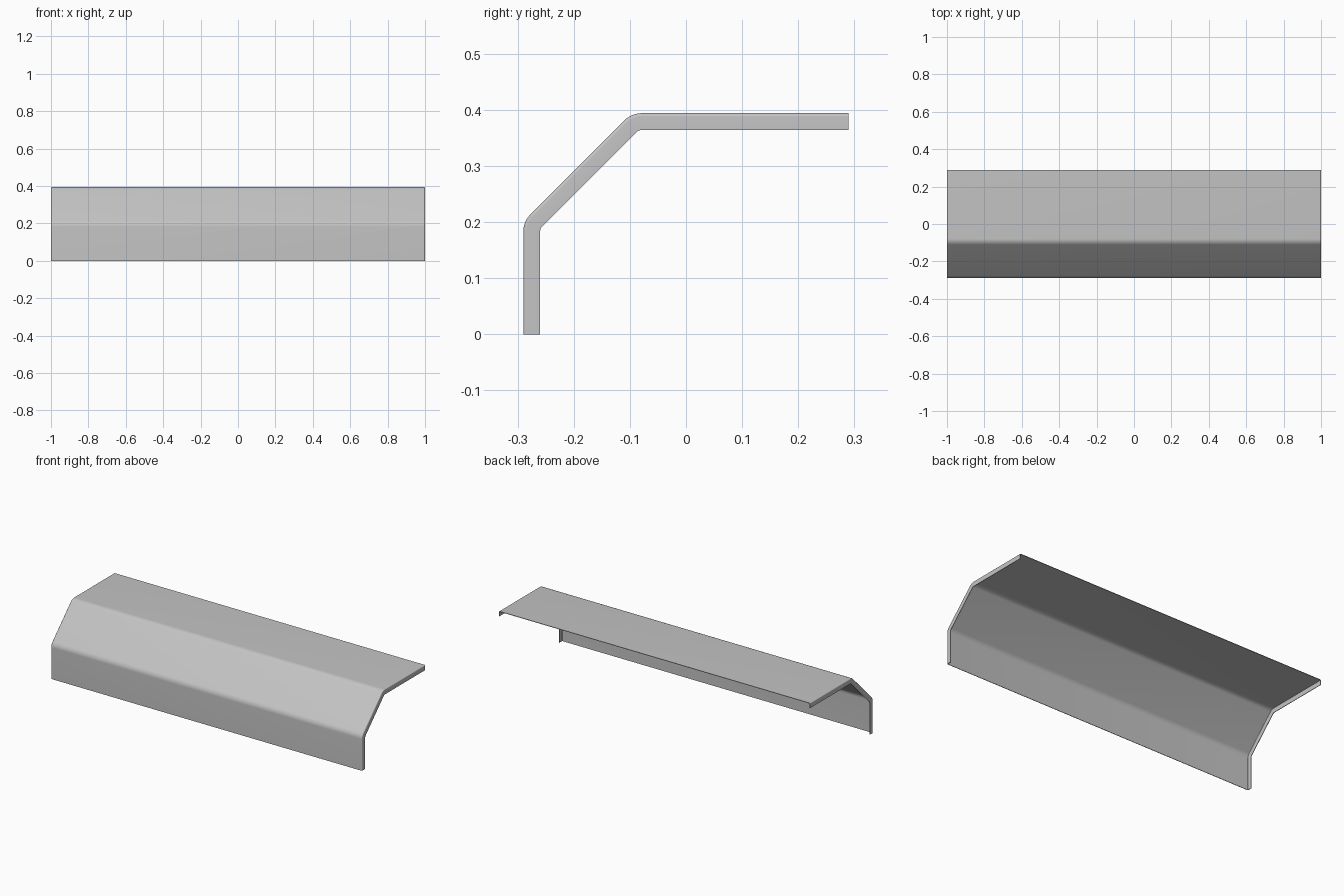
import bpy
import bmesh
import math
from mathutils import Vector

cube = bpy.data.objects.get("Cube")
if cube:
    bpy.data.objects.remove(cube, do_unlink=True)

HALF = 1.0        # half length of the panel
DEPTH = 0.03      # depth of the folded end flanges
SHEET = 0.003     # sheet thickness
FOLD_R = 0.006    # radius of the flange folds
BEND_R = 0.045    # outer radius of the two long bends
STEPS = 8

metal = bpy.data.materials.new("grey metal")
metal.diffuse_color = (0.55, 0.55, 0.55, 1)
metal.use_nodes = True
metal.node_tree.nodes["Principled BSDF"].inputs["Base Color"].default_value = (0.55, 0.55, 0.55, 1)


def bend(corner, a0, a1):
    """Stations (point, outward normal) round a bend; angles are those of the normals."""
    mid = (a0 + a1) / 2
    reach = BEND_R / math.cos((a1 - a0) / 2)
    centre = Vector(corner) - reach * Vector((math.cos(mid), math.sin(mid)))
    out = []
    for k in range(STEPS + 1):
        a = a0 + (a1 - a0) * k / STEPS
        n = Vector((math.cos(a), math.sin(a)))
        out.append((centre + BEND_R * n, n))
    return out


# Side path in (y, z): front wall, 45 degree slope, flat top
path = [(Vector((-0.29, 0)), Vector((-1, 0)))]
path += bend((-0.29, 0.201), math.pi, math.pi * 0.75)
path += bend((-0.097, 0.394), math.pi * 0.75, math.pi * 0.5)
path += [(Vector((0.29, 0.394)), Vector((0, 1)))]

# Cross-section in (x, inward depth): a shallow channel with rounded folds
half = [(-HALF, DEPTH)]
for k in range(STEPS + 1):
    a = math.pi / 2 * k / STEPS
    half.append((-HALF + FOLD_R * (1 - math.cos(a)), FOLD_R * (1 - math.sin(a))))
section = half + [(-x, d) for x, d in reversed(half)]

# Sweep the channel along the path
bm = bmesh.new()
rows = []
for p, n in path:
    row = []
    for x, d in section:
        q = p - n * d
        row.append(bm.verts.new((x, q.x, q.y)))
    rows.append(row)
for low, high in zip(rows, rows[1:]):
    for j in range(len(section) - 1):
        bm.faces.new((low[j], low[j + 1], high[j + 1], high[j]))
mesh = bpy.data.meshes.new("bent_panel")
bm.to_mesh(mesh)
bm.free()
mesh.materials.append(metal)
panel = bpy.data.objects.new("bent_panel", mesh)
bpy.context.collection.objects.link(panel)

# Give the sheet its thickness, then shade the bends smooth
bpy.ops.object.select_all(action='DESELECT')
panel.select_set(True)
bpy.context.view_layer.objects.active = panel
solid = panel.modifiers.new("thickness", 'SOLIDIFY')
solid.thickness = SHEET
solid.offset = -1
bpy.ops.object.modifier_apply(modifier=solid.name)
bpy.ops.object.shade_smooth_by_angle(angle=math.radians(30))
